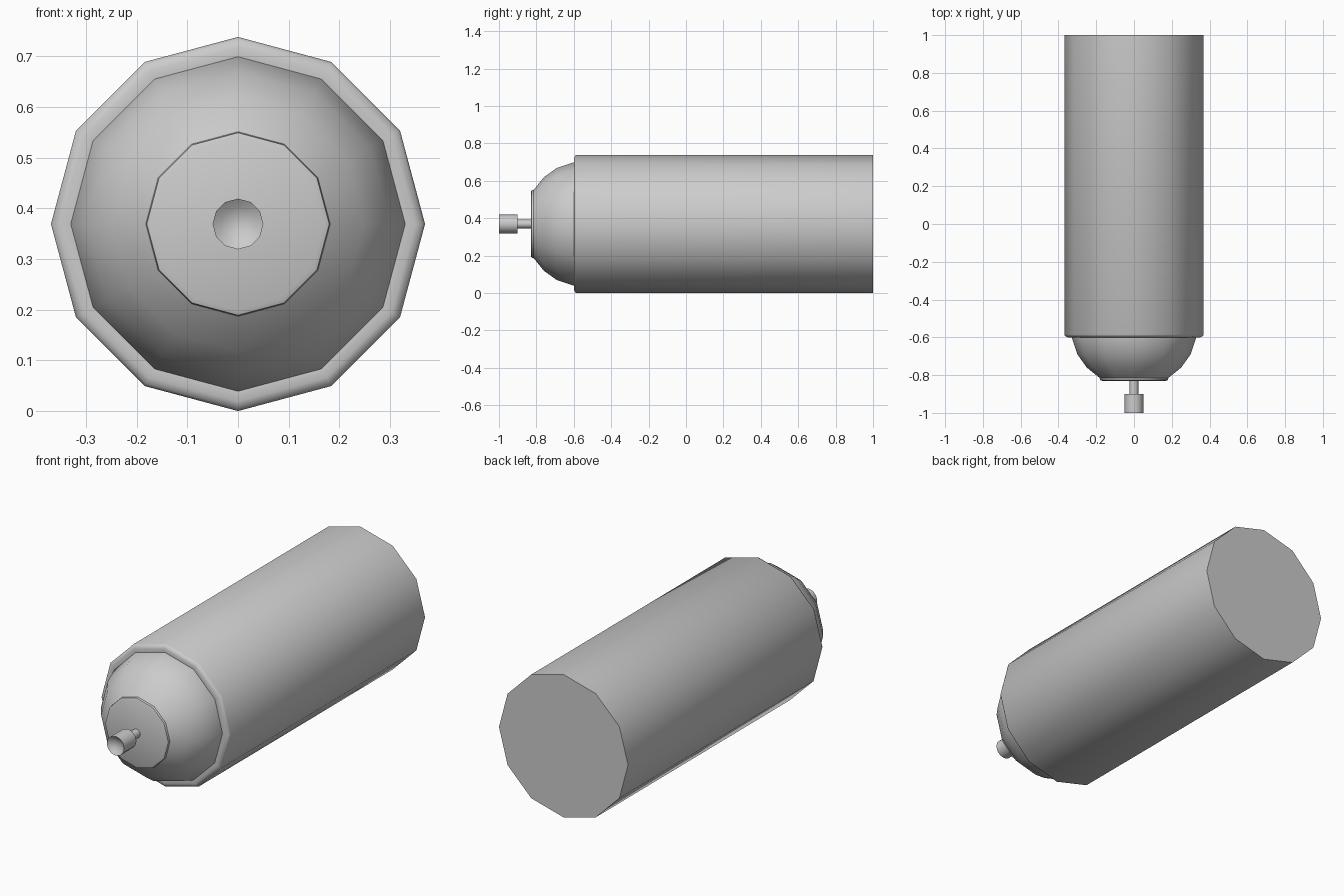
import bpy, bmesh, math

if "Cube" in bpy.data.objects:
    bpy.data.objects.remove(bpy.data.objects["Cube"])

SIDES, CZ = 12, 0.369


def lathe(name, profile, angle=35):
    """Revolve (y, radius) points about the long axis; radius 0 closes an end at a point."""
    bm = bmesh.new()
    rings = []
    for y, r in profile:
        n = SIDES if r else 1
        rings.append([bm.verts.new((r * math.cos(2 * math.pi * i / SIDES), y,
                                    CZ + r * math.sin(2 * math.pi * i / SIDES)))
                      for i in range(n)])
    for a, b in zip(rings, rings[1:]):
        for i in range(SIDES):
            j = (i + 1) % SIDES
            if len(a) == 1:
                bm.faces.new((a[0], b[i], b[j]))
            elif len(b) == 1:
                bm.faces.new((a[i], a[j], b[0]))
            else:
                bm.faces.new((a[i], a[j], b[j], b[i]))
    # flat caps on open ends
    for ring in (rings[0], rings[-1]):
        if len(ring) > 1:
            bm.faces.new(ring)
    bmesh.ops.recalc_face_normals(bm, faces=bm.faces)
    mesh = bpy.data.meshes.new(name)
    bm.to_mesh(mesh)
    bm.free()
    ob = bpy.data.objects.new(name, mesh)
    bpy.context.collection.objects.link(ob)
    bpy.ops.object.select_all(action='DESELECT')
    ob.select_set(True)
    bpy.context.view_layer.objects.active = ob
    bpy.ops.object.shade_smooth_by_angle(angle=math.radians(angle))


# Long can body with a rounded front lip
lathe("can_body", [(1.0, 0.369), (-0.585, 0.369), (-0.594, 0.364),
                   (-0.6, 0.35), (-0.598, 0.33)], 50)

# Domed shoulder with a small chamfered flat top
lathe("shoulder_dome", [(-0.59, 0.33), (-0.6, 0.33), (-0.69, 0.30), (-0.76, 0.25),
                        (-0.815, 0.182), (-0.826, 0.18), (-0.83, 0.17)])

# Thin valve stem
lathe("valve_stem", [(-0.82, 0.023), (-0.905, 0.023)])

# Spray button with a dished front
lathe("spray_button", [(-0.9, 0.05), (-1.0, 0.05), (-0.988, 0.034),
                       (-0.981, 0.017), (-0.979, 0)])
